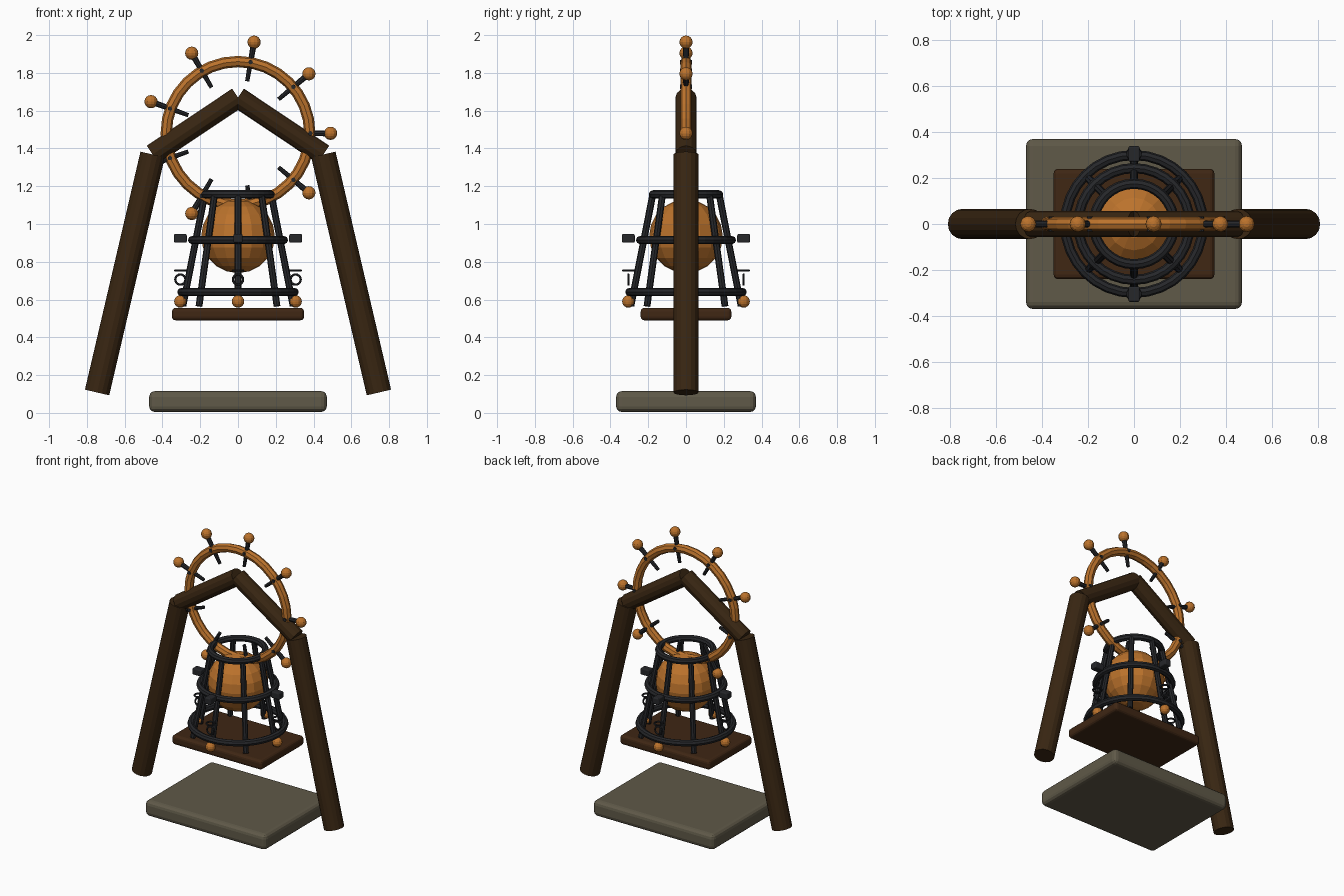
import bpy
from math import cos, sin, radians, pi
from mathutils import Vector

cube = bpy.data.objects.get("Cube")
if cube:
    bpy.data.objects.remove(cube, do_unlink=True)


def material(name, rgb):
    m = bpy.data.materials.new(name)
    m.use_nodes = True
    m.diffuse_color = (*rgb, 1)
    m.node_tree.nodes["Principled BSDF"].inputs["Base Color"].default_value = (*rgb, 1)
    return m


ORANGE = material("orange wood", (0.5, 0.17, 0.025))
DARK = material("dark timber", (0.04, 0.019, 0.006))
PLANK = material("brown plank", (0.05, 0.02, 0.007))
IRON = material("black iron", (0.019, 0.02, 0.023))
STONE = material("grey stone", (0.115, 0.1, 0.065))


def finish(name, mat):
    ob = bpy.context.object
    ob.name = name
    ob.data.materials.append(mat)
    return ob


def box(name, size, centre, bevel, mat):
    bpy.ops.mesh.primitive_cube_add(size=1, location=centre)
    ob = finish(name, mat)
    ob.scale = size
    bpy.ops.object.transform_apply(location=False, rotation=False, scale=True)
    mod = ob.modifiers.new("rounded edges", "BEVEL")
    mod.width, mod.segments = bevel, 3


def rod(name, a, b, r1, r2, mat, sides=12):
    a, b = Vector(a), Vector(b)
    bpy.ops.mesh.primitive_cone_add(vertices=sides, radius1=r1, radius2=r2,
                                    depth=(b - a).length, location=(a + b) / 2)
    ob = finish(name, mat)
    ob.rotation_euler = (b - a).to_track_quat("Z", "Y").to_euler()


def ring(name, centre, major, minor, mat, upright=False, segs=32, sides=8):
    bpy.ops.mesh.primitive_torus_add(location=centre, major_radius=major, minor_radius=minor,
                                     major_segments=segs, minor_segments=sides,
                                     rotation=(pi / 2 if upright else 0, 0, 0))
    finish(name, mat)


def ball(name, centre, r, mat, segs=12, rings=8):
    bpy.ops.mesh.primitive_uv_sphere_add(segments=segs, ring_count=rings, radius=r, location=centre)
    finish(name, mat)


# Stone base and hanging plank
box("stone_base", (0.94, 0.74, 0.11), (0, 0, 0.06), 0.03, STONE)
box("plank", (0.7, 0.48, 0.066), (0, 0, 0.523), 0.02, PLANK)

# Timber frame
for side, s in (("left", 1), ("right", -1)):
    rod(side + "_leg", (s * 0.746, 0, 0.108), (s * 0.452, 0, 1.368), 0.066, 0.066, DARK, 16)
    rod(side + "_rafter", (s * 0.452, 0, 1.368), (0, 0, 1.67), 0.056, 0.056, DARK, 12)

# Wheel with nine knobbed handles
HUB = Vector((0, 0, 1.48))
ring("wheel_rim", HUB, 0.38, 0.03, ORANGE, upright=True)
for i in range(9):
    a = radians(40 * i)
    d = Vector((cos(a), 0, sin(a)))
    rod(f"handle_{i}", HUB + d * 0.28, HUB + d * 0.47, 0.011, 0.016, IRON, 8)
    ball(f"handle_knob_{i}", HUB + d * 0.49, 0.035, ORANGE)
    p = HUB + d * 0.383
    rod(f"rim_pin_{i}", p - Vector((0, 0.032, 0)), p + Vector((0, 0.032, 0)), 0.012, 0.012, IRON, 8)

# Iron cage around the globe
ball("globe", (0, 0, 0.935), 0.195, ORANGE, 16, 10)
for name, z, r in (("top", 1.157, 0.175), ("middle", 0.915, 0.243), ("bottom", 0.64, 0.3)):
    ring(name + "_hoop", (0, 0, z), r, 0.022, IRON)
for i in range(8):
    a = radians(45 * i)
    c, s = cos(a), sin(a)
    rod(f"cage_bar_{i}", (c * 0.292, s * 0.292, 0.565), (c * 0.175, s * 0.175, 1.16),
        0.018, 0.018, IRON, 8)

# Lug, two chain links and a bead on each of the four sides
for i in range(4):
    a = pi / 2 * i
    x, y = 0.305 * cos(a), 0.305 * sin(a)
    along_x = i % 2 == 0
    box(f"lug_{i}", (0.068, 0.05, 0.046) if along_x else (0.05, 0.068, 0.046),
        (x, y, 0.924), 0.008, IRON)
    ring(f"flat_link_{i}", (x, y, 0.755), 0.028, 0.006, IRON, segs=16, sides=6)
    ring(f"upright_link_{i}", (x, y, 0.706), 0.027, 0.006, IRON, upright=True, segs=16, sides=6)
    ball(f"bead_{i}", (x, y, 0.59), 0.033, ORANGE)
